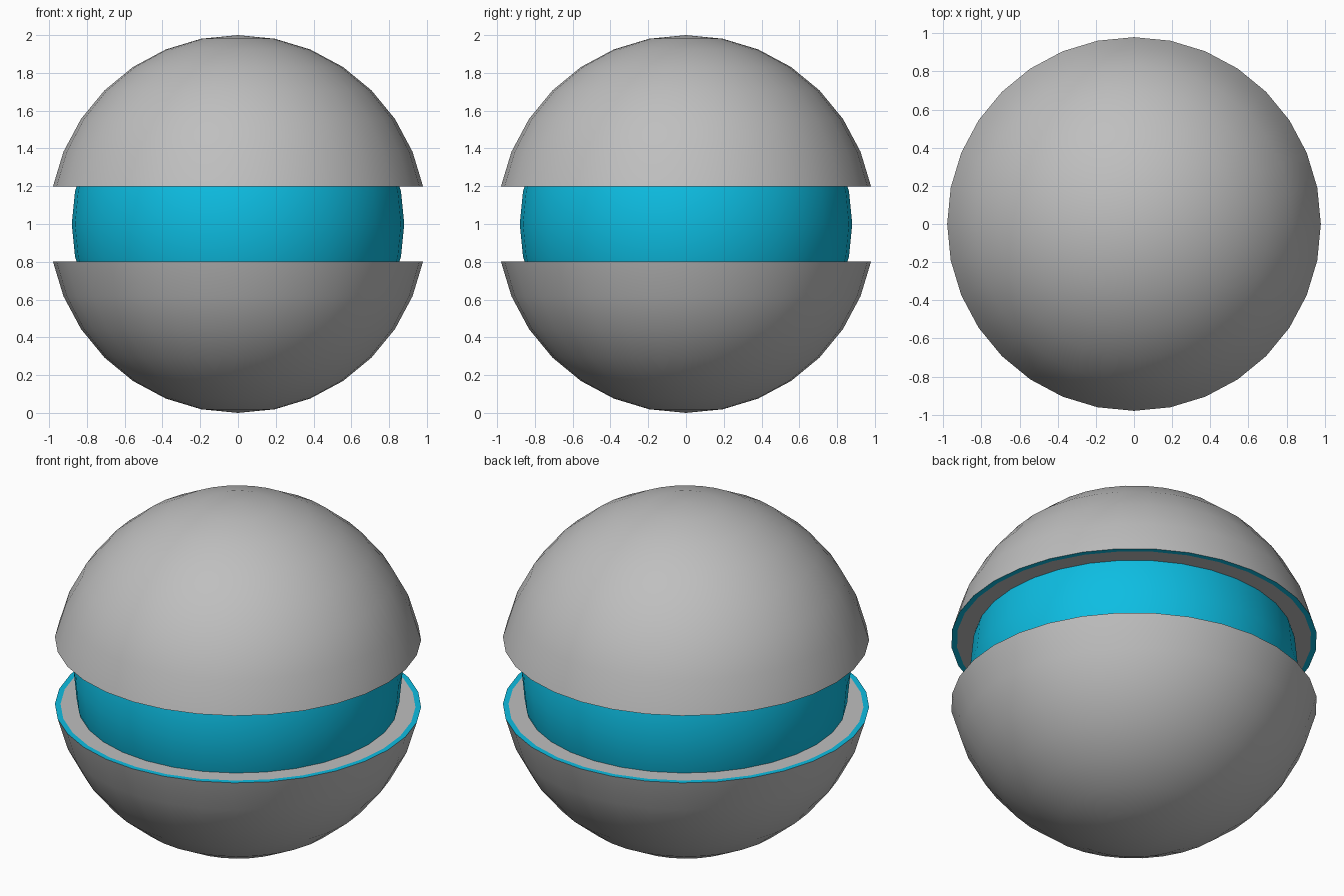
import bpy, bmesh, math

if "Cube" in bpy.data.objects:
    bpy.data.objects.remove(bpy.data.objects["Cube"])

SEGS = 32
STEP = math.pi / 16          # ring spacing of the sphere
CZ = 1.0                     # sphere centre height


def material(name, rgb):
    m = bpy.data.materials.new(name)
    m.diffuse_color = (*rgb, 1.0)
    m.use_nodes = True
    m.node_tree.nodes["Principled BSDF"].inputs["Base Color"].default_value = m.diffuse_color
    return m


grey = material("shell grey", (0.52, 0.52, 0.52))
cyan = material("core cyan", (0.004, 0.51, 0.76))


def lathe(name, profile, mats, rule=None):
    """Spin (radius, z) points around the z axis into a smooth solid."""
    bm = bmesh.new()
    rings = []
    for r, z in profile:
        if r < 1e-5:
            rings.append([bm.verts.new((0, 0, z))] * SEGS)
        else:
            rings.append([bm.verts.new((r * math.cos(2 * math.pi * i / SEGS),
                                        r * math.sin(2 * math.pi * i / SEGS), z))
                          for i in range(SEGS)])
    for k in range(len(rings) - 1):
        a, b = rings[k], rings[k + 1]
        for i in range(SEGS):
            j = (i + 1) % SEGS
            loop = list(dict.fromkeys([a[i], a[j], b[j], b[i]]))
            f = bm.faces.new(loop)
            f.smooth = True
            f.material_index = rule(k) if rule else 0
    bmesh.ops.recalc_face_normals(bm, faces=bm.faces[:])
    me = bpy.data.meshes.new(name)
    bm.to_mesh(me)
    bm.free()
    for m in mats:
        me.materials.append(m)
    me.set_sharp_from_angle(angle=math.radians(35))
    ob = bpy.data.objects.new(name, me)
    bpy.context.collection.objects.link(ob)
    return ob


# Half shells: dome, thin cyan edge on the rim, flat grey lip reaching the core
for name, s in (("upper_shell", 1), ("lower_shell", -1)):
    prof = [(math.cos(n * STEP), CZ + s * math.sin(n * STEP)) for n in range(8, 0, -1)]
    prof[-1] = (0.98, CZ + s * 0.198)
    rim = len(prof) - 1
    prof += [(0.95, CZ + s * 0.198), (0.80, CZ + s * 0.198), (0.0, CZ + s * 0.198)]
    lathe(name, prof, [grey, cyan], lambda k, rim=rim: 1 if k == rim else 0)

# Inner core visible as a band between the shells
lathe("inner_core", [(0.88 * math.cos(n * STEP), CZ + 0.88 * math.sin(n * STEP))
                     for n in range(-8, 9)], [cyan])
